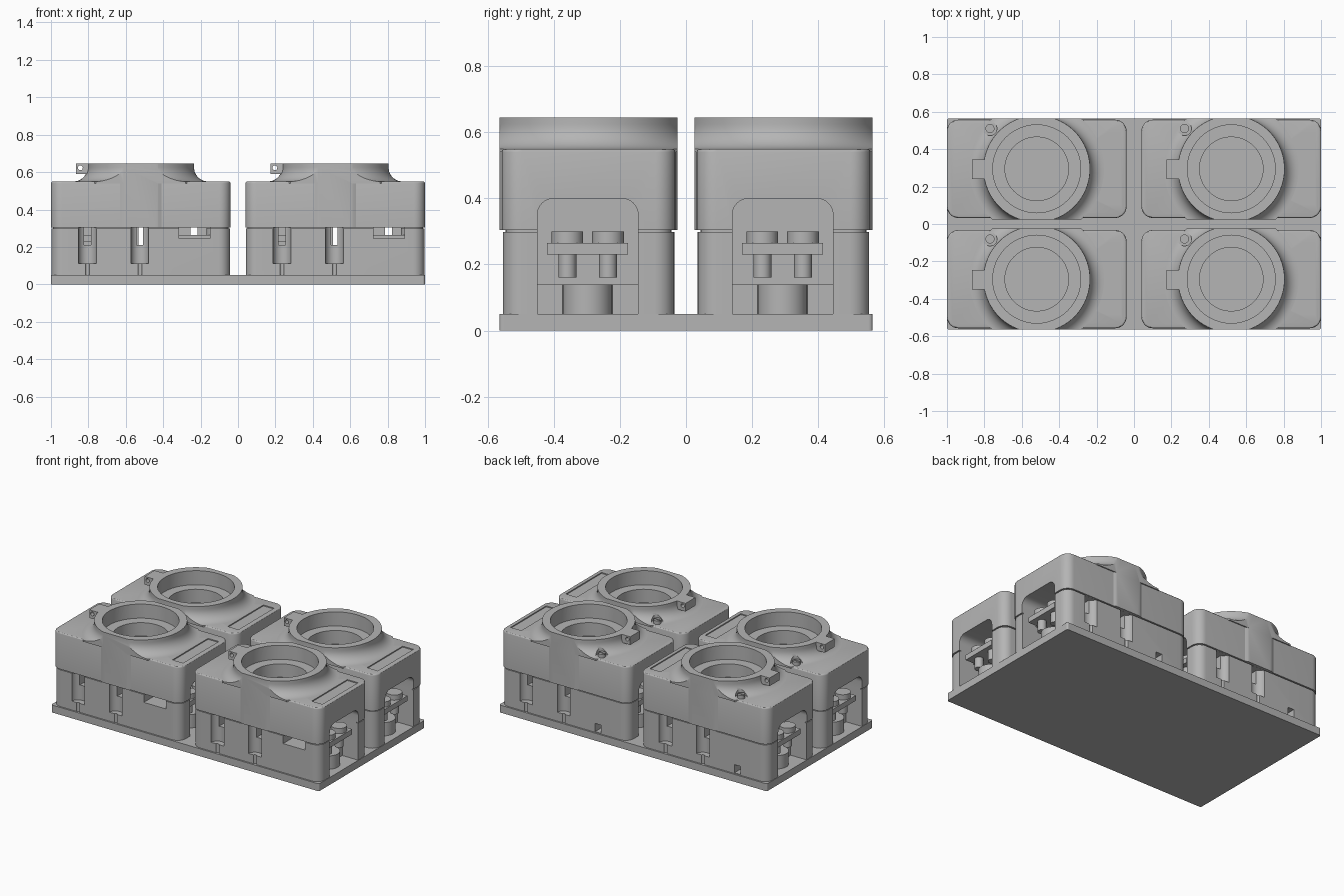
import bpy, bmesh, math
from mathutils import Matrix, Vector

if "Cube" in bpy.data.objects:
    bpy.data.objects.remove(bpy.data.objects["Cube"])

grey = bpy.data.materials.new("plain grey")
grey.use_nodes = True
grey.diffuse_color = (0.46, 0.46, 0.46, 1)
grey.node_tree.nodes["Principled BSDF"].inputs["Base Color"].default_value = (0.46, 0.46, 0.46, 1)

parts = []


def make(name, bm, keep=True):
    bmesh.ops.recalc_face_normals(bm, faces=bm.faces)
    mesh = bpy.data.meshes.new(name)
    bm.to_mesh(mesh)
    bm.free()
    mesh.materials.append(grey)
    ob = bpy.data.objects.new(name, mesh)
    bpy.context.scene.collection.objects.link(ob)
    if keep:
        parts.append(ob)
    else:
        ob.hide_render = True
    return ob


def box(name, lo, hi, axis=None, radius=0, top_only=False, rim=0, keep=True):
    """Box whose edges along one axis are rounded; rim softens the top edge."""
    lo, hi = Vector(lo), Vector(hi)
    bm = bmesh.new()
    bmesh.ops.create_cube(bm, size=1)
    for v in bm.verts:
        v.co = Vector(((lo[i] + hi[i]) / 2 + v.co[i] * (hi[i] - lo[i])) for i in range(3))
    mid = (lo.z + hi.z) / 2
    if radius:
        edges = []
        for e in bm.edges:
            d = e.verts[1].co - e.verts[0].co
            if abs(d[axis]) > 0.999 * d.length:
                if not top_only or min(v.co.z for v in e.verts) > mid:
                    edges.append(e)
        bmesh.ops.bevel(bm, geom=edges, offset=radius, segments=8, profile=0.5, affect='EDGES')
    if rim:
        edges = [e for e in bm.edges if min(v.co.z for v in e.verts) > hi.z - 1e-5]
        bmesh.ops.bevel(bm, geom=edges, offset=rim, segments=3, profile=0.5, affect='EDGES')
    return make(name, bm, keep)


def cyl(name, x, y, z0, z1, r, keep=True, along_y=False):
    bm = bmesh.new()
    bmesh.ops.create_cone(bm, cap_ends=True, segments=48, radius1=r, radius2=r, depth=z1 - z0)
    if along_y:
        bmesh.ops.rotate(bm, verts=bm.verts, matrix=Matrix.Rotation(math.pi / 2, 3, 'X'))
        bmesh.ops.translate(bm, verts=bm.verts, vec=(x, (z0 + z1) / 2, y))
    else:
        bmesh.ops.translate(bm, verts=bm.verts, vec=(x, y, (z0 + z1) / 2))
    return make(name, bm, keep)


def lathe(name, profile, steps=96):
    bm = bmesh.new()
    verts = [bm.verts.new((r, 0, z)) for r, z in profile]
    edges = [bm.edges.new(p) for p in zip(verts, verts[1:])]
    bmesh.ops.spin(bm, geom=verts + edges, cent=(0, 0, 0), axis=(0, 0, 1),
                   angle=2 * math.pi, steps=steps)
    bmesh.ops.remove_doubles(bm, verts=bm.verts, dist=1e-5)
    return make(name, bm)


def carve(ob, cutters, operation='DIFFERENCE'):
    for c in cutters:
        m = ob.modifiers.new("cut", 'BOOLEAN')
        m.operation, m.object, m.solver = operation, c, 'EXACT'
    bpy.context.view_layer.update()
    graph = bpy.context.evaluated_depsgraph_get()
    mesh = bpy.data.meshes.new_from_object(ob.evaluated_get(graph))
    ob.modifiers.clear()
    ob.data = mesh


HX, HY = 0.48, 0.2625        # half size of one module
SEAM = 0.304

# Housing shells with a recessed seam between them
lower = box("lower_case", (-HX + .003, -HY + .003, .05), (HX - .003, HY - .003, .298), 2, .06)
seam = box("seam_core", (-HX + .012, -HY + .012, .29), (HX - .012, HY - .012, .31), 2, .05)
upper = box("upper_case", (-HX, -HY, SEAM), (HX, HY, .55), 2, .06, rim=.01)

# Round collar with a flared foot, trimmed flat at front and back
flare = [(.36 - .075 * math.sin(a), .625 - .075 * math.cos(a))
         for a in [math.pi / 2 * i / 10 for i in range(11)]]
collar = lathe("collar", [(0, SEAM), (.285, SEAM), (.285, .54), (.36, .54)] + flare
               + [(.285, .645), (0, .645)])
trim = box("trim", (-1, -.27, 0), (1, .27, 1), keep=False)
carve(collar, [trim], 'INTERSECT')

# Cutters: bore, screw pocket, label recess
bore = [cyl("bore", 0, 0, .55, .8, .235, False), cyl("well", 0, 0, .46, .7, .17, False)]
pocket = cyl("screw_pocket", -.25, .215, .553, .8, .037, False)
label = box("label_recess", (.37, -.19, .543), (.45, .19, .7), keep=False)

# Cutters: arched bays at both ends
bays = []
for s in (-1, 1):
    xs = sorted((s * .2, s * .6))
    bays.append(box("bay", (xs[0], -.155, .04), (xs[1], .15, .40), 0, .05, True, keep=False))

# Cutters: screw channels, the back pair turned half round from the front pair
channels = []
for s in (-1, 1):
    for x in (-.285, -.005):
        px, py = -s * x, s * HY
        channels += [cyl("channel", px, py, .11, .3035, .048, False),
                     cyl("screw_slot", px, py, .04, .12, .011, False)]
        ys = sorted((0, s * .3))
        channels.append(box("channel_window", (px - .018, ys[0], .21),
                            (px + .018, ys[1], .3035), keep=False))
channels += [box("front_window", (.205, -.4, .245), (.37, -.1, .3035), keep=False),
             box("back_notch", (-.275, .18, .055), (-.23, .4, .11), keep=False)]

carve(lower, bays + channels)
carve(seam, bays + channels)
carve(upper, bays + bore + [pocket, label])
carve(collar, bays + bore + [pocket])

# Screw in the collar foot
screw = cyl("cover_screw", -.25, .215, .545, .575, .024)
slot = box("driver_slot", (-.28, .211, .567), (-.22, .219, .6), keep=False)
carve(screw, [slot])

# Hinge lug on the collar
lug = box("hinge_lug", (-.345, -.055, .59), (-.265, .05, .645))
pin = cyl("pin_hole", -.323, .623, -.2, .2, .013, False, True)
carve(lug, [pin])

# Terminals inside each bay
for s, side in ((1, "left"), (-1, "right")):
    def span(a, b):
        return sorted((s * a, s * b))
    a, b = span(.19, .455)
    box(side + "_terminal_bar", (a, -.125, .23), (b, .12, .265))
    a, b = span(.19, .36)
    box(side + "_terminal_ledge", (a, -.157, .05), (b, .152, .14))
    cyl(side + "_terminal_boss", s * .36, -.003, .05, .14, .075)
    for n, y in (("front", -.064), ("back", .059)):
        cyl(f"{side}_{n}_terminal_post", s * .40, y, .16, .232, .027)
        cyl(f"{side}_{n}_terminal_head", s * .40, y, .264, .30, .048)

for c in [trim, pocket, label, slot, pin] + bore + bays + channels:
    bpy.data.objects.remove(c)

# Repeat the module in a two by two grid
module = list(parts)
for ob in module:
    me = ob.data
    for p in me.polygons:
        p.use_smooth = True
    me.set_sharp_from_angle(angle=math.radians(30))
    for i, (x, y) in enumerate(((-.52, -.295), (.52, -.295), (-.52, .295), (.52, .295))):
        o = ob if i == 0 else ob.copy()
        if i:
            bpy.context.scene.collection.objects.link(o)
        o.location = (x, y, 0)

# Shared base plate
box("base_plate", (-1, -.565, 0), (1, .565, .05), 2, .012)
